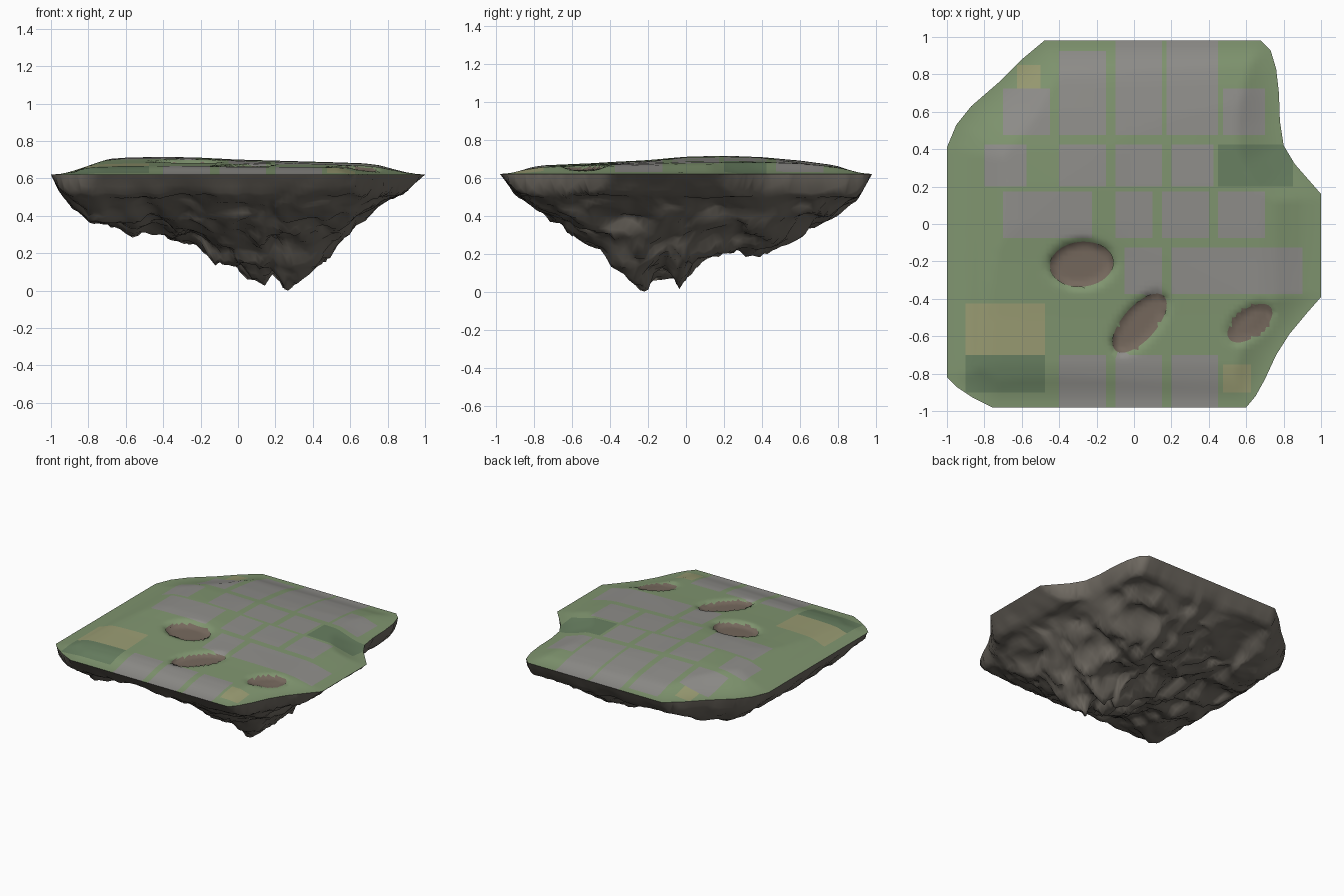
import bpy, bmesh
from math import sin, cos, hypot
from mathutils import Vector, noise

if "Cube" in bpy.data.objects:
    bpy.data.objects.remove(bpy.data.objects["Cube"])

RIM = 0.62
OUTLINE = [(-.48, .98), (.68, .98), (.73, .93), (.76, .83), (.775, .7), (.78, .55), (.80, .42),
           (.86, .32), (.93, .24), (1, .16), (1, -.39), (.93, -.47), (.83, -.59), (.76, -.7),
           (.7, -.83), (.65, -.92), (.6, -.98), (-.76, -.98), (-.86, -.93), (-.95, -.87),
           (-1, -.82), (-1, .41), (-.95, .53), (-.87, .63), (-.72, .76), (-.6, .88)]
# height of the turf and depth of the rock, seen from the front (x) and the right (y)
TOP_X = [(-1, 0), (-.88, .02), (-.81, .06), (-.74, .08), (-.6, .09), (-.4, .095), (-.2, .09), (0, .08),
         (.5, .066), (.68, .06), (.76, .05), (.83, .03), (.9, .012), (1, 0)]
TOP_Y = [(-.98, 0), (-.9, .014), (-.82, .034), (-.75, .045), (-.5, .056), (-.2, .074), (0, .09), (.2, .096),
         (.4, .088), (.6, .07), (.75, .05), (.88, .025), (.98, 0)]
ROCK_X = [(-1, 0), (-.95, .1), (-.85, .2), (-.8, .24), (-.65, .28), (-.55, .33), (-.45, .31), (-.3, .37),
          (-.2, .42), (-.1, .47), (0, .5), (.13, .59), (.18, .54), (.26, .62), (.4, .53), (.5, .44),
          (.6, .34), (.65, .25), (.75, .17), (.88, .1), (1, 0)]
ROCK_Y = [(-.98, 0), (-.9, .1), (-.8, .18), (-.6, .32), (-.5, .39), (-.4, .46), (-.3, .55), (-.2, .62),
          (-.1, .56), (-.03, .59), (.05, .5), (.15, .45), (.3, .42), (.45, .4), (.6, .33), (.75, .24),
          (.9, .14), (.98, 0)]


def interp(profile, t):
    for (a, u), (b, v) in zip(profile, profile[1:]):
        if t <= b:
            return u + (v - u) * max(0, t - a) / (b - a)
    return profile[-1][1]


def edge_distance(x, y):
    best = 9
    for i, (ax, ay) in enumerate(OUTLINE):
        bx, by = OUTLINE[i - 1]
        dx, dy = bx - ax, by - ay
        t = max(0, min(1, ((x - ax) * dx + (y - ay) * dy) / (dx * dx + dy * dy)))
        best = min(best, hypot(x - ax - t * dx, y - ay - t * dy))
    return best


def smooth(t):
    t = max(0, min(1, t))
    return t * t * (3 - 2 * t)


def gridded_outline(step):
    """Island outline as one flat face, cut into a square grid."""
    bm = bmesh.new()
    bm.faces.new([bm.verts.new((x, y, 0)) for x, y in reversed(OUTLINE)])
    n = round(.95 / step)
    for normal in ((1, 0, 0), (0, 1, 0)):
        for i in range(-n, n + 1):
            bmesh.ops.bisect_plane(bm, geom=bm.verts[:] + bm.edges[:] + bm.faces[:], dist=1e-5,
                                   plane_co=Vector(normal) * (i * step), plane_no=normal)
    bm.normal_update()
    return bm


def finish(bm, name, materials):
    me = bpy.data.meshes.new(name)
    for f in bm.faces:
        f.smooth = True
    bm.to_mesh(me)
    bm.free()
    ob = bpy.data.objects.new(name, me)
    bpy.context.collection.objects.link(ob)
    for m, col in materials:
        mat = bpy.data.materials.new(m)
        mat.diffuse_color = (*col, 1)
        mat.use_nodes = True
        mat.node_tree.nodes["Principled BSDF"].inputs["Base Color"].default_value = mat.diffuse_color
        me.materials.append(mat)
    return ob


def face_up(bm, sign):
    for f in bm.faces:
        if f.normal.z * sign < 0:
            f.normal_flip()


# craters: centre, radii, angle
CRATERS = [(-.28, -.215, .17, .12, .1), (.03, -.53, .195, .09, .85), (.62, -.53, .14, .075, .65)]


def crater_q(x, y, c):
    cx, cy, rx, ry, a = c
    dx, dy = x - cx, y - cy
    return hypot((dx * cos(a) + dy * sin(a)) / rx, (dy * cos(a) - dx * sin(a)) / ry)


# ground patches: bottom y, top y, material index, x spans
GREY, TAN, HEDGE, SOIL = 1, 2, 3, 4
PATCHES = [(.475, .925, GREY, [(-.4, -.15)]),
           (.475, 1, GREY, [(-.1, .15)]),
           (.475, 1, GREY, [(.175, .45)]),
           (.475, .725, GREY, [(-.7, -.45), (.475, .7)]),
           (.2, .425, GREY, [(-.8, -.575), (-.4, -.15), (-.1, .15), (.2, .425)]),
           (.2, .425, HEDGE, [(.45, .85)]),
           (-.075, .175, GREY, [(-.7, -.225), (-.1, .1), (.15, .4), (.45, .7)]),
           (-.375, -.125, GREY, [(-.05, .15), (.2, .9)]),
           (-1, -.7, GREY, [(-.4, -.15), (-.1, .15), (.2, .45)]),
           (-.7, -.425, TAN, [(-.9, -.475)]),
           (-.9, -.7, HEDGE, [(-.9, -.475)]),
           (-.9, -.75, TAN, [(.475, .625)]),
           (.725, .85, TAN, [(-.625, -.5)])]

# turf: domed top with shallow craters and coloured plots
bm = gridded_outline(.025)
face_up(bm, 1)
for f in bm.faces:
    c = f.calc_center_median()
    for y0, y1, mat, spans in PATCHES:
        if y0 < c.y < y1 and any(a < c.x < b for a, b in spans):
            f.material_index = mat
for v in bm.verts:
    x, y = v.co.x, v.co.y
    d = edge_distance(x, y)
    a, b = interp(TOP_X, x), interp(TOP_Y, y)
    h = min(.4 * min(a, b) + .6 * a * b / .095, .095 * smooth(d / .4))
    for c in CRATERS:
        q = crater_q(x, y, c)
        h *= 1 - .5 * smooth((1.25 - q) / .5)
        if abs(q - 1) < .14:  # pull nearby points onto the crater edge
            v.co.x, v.co.y = c[0] + (x - c[0]) / q, c[1] + (y - c[1]) / q
    v.co.z = RIM + h
for f in bm.faces:
    c = f.calc_center_median()
    if min(crater_q(c.x, c.y, k) for k in CRATERS) < 1:
        f.material_index = SOIL
finish(bm, "turf", [("grass", (.215, .3, .16)), ("paving", (.275, .27, .255)), ("dry_field", (.32, .33, .17)),
                    ("hedge", (.14, .215, .12)), ("soil", (.18, .14, .11))])

# rock: craggy hanging underside, fuller along the left side
bm = gridded_outline(.03)
face_up(bm, -1)
for v in bm.verts:
    x, y = v.co.x, v.co.y
    d = edge_distance(x, y)
    a, b = interp(ROCK_X, x), interp(ROCK_Y, y)
    w = .3 + .6 * smooth((-.45 - x) / .3)
    depth = w * min(a, b) + (1 - w) * a * b / .62
    depth = max(depth, min(a, b, .12))
    depth = min(depth, .6 * d ** .5 + .25 * d * d)
    p = Vector((x, y, depth))
    crag = abs(noise.noise(p * 4)) + .6 * abs(noise.noise(p * 9 + Vector((3, 1, 7))))
    v.co.z = -depth * (1.08 - .33 * crag)
    shift = noise.noise_vector(p * 7) * .05 * smooth(d / .25)
    v.co.x += shift.x
    v.co.y += shift.y
lowest = min(v.co.z for v in bm.verts)
for v in bm.verts:
    v.co.z = RIM - RIM * v.co.z / lowest
finish(bm, "rock", [("stone", (.165, .148, .125))])
